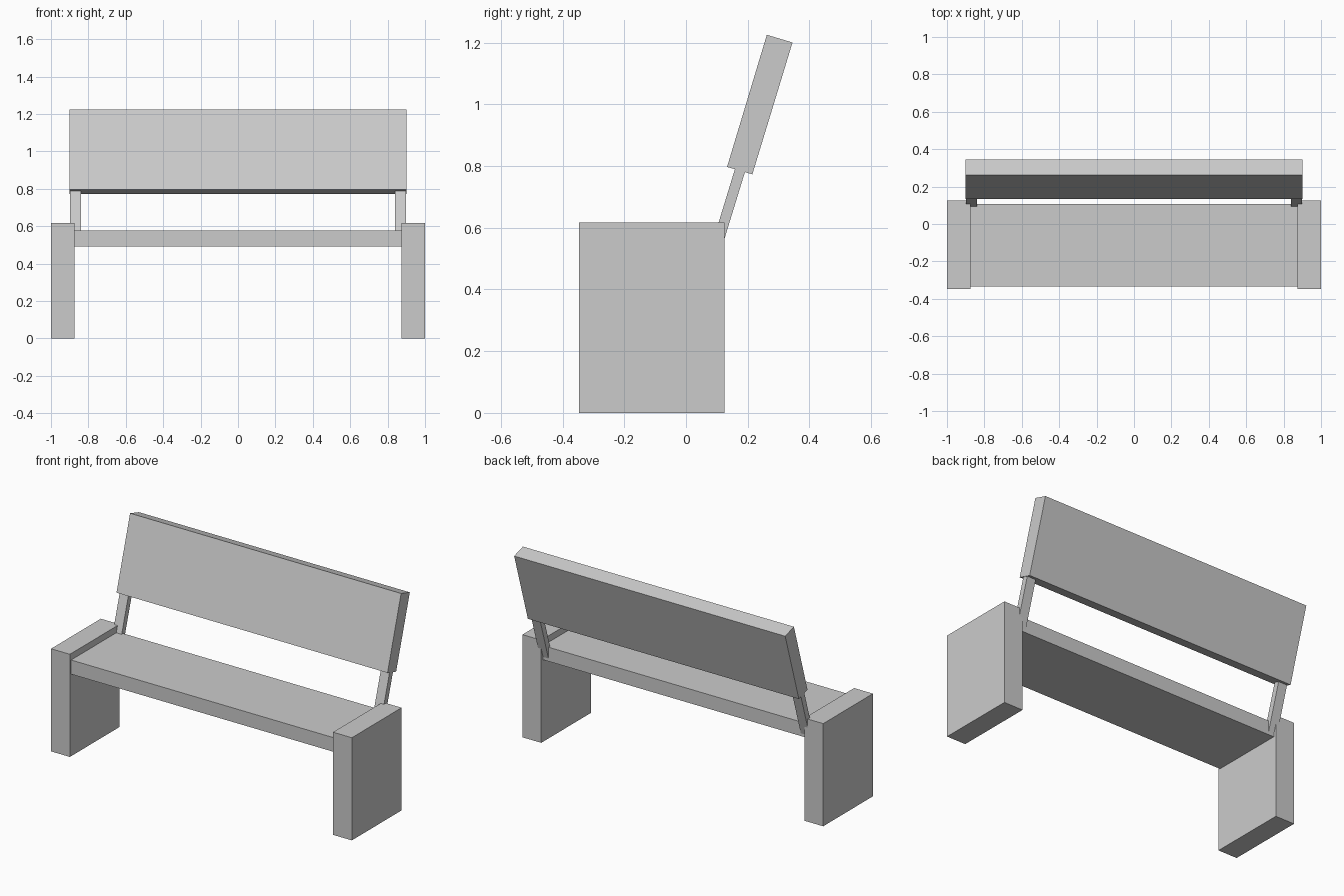
import bpy, bmesh

if "Cube" in bpy.data.objects:
    bpy.data.objects.remove(bpy.data.objects["Cube"])


def extrude_profile(name, profile, x0, x1):
    """Extrude a (y, z) side profile along x from x0 to x1."""
    bm = bmesh.new()
    face = bm.faces.new([bm.verts.new((x0, y, z)) for y, z in profile])
    ext = bmesh.ops.extrude_face_region(bm, geom=[face])
    moved = [g for g in ext["geom"] if isinstance(g, bmesh.types.BMVert)]
    bmesh.ops.translate(bm, verts=moved, vec=(x1 - x0, 0, 0))
    bmesh.ops.recalc_face_normals(bm, faces=bm.faces)
    mesh = bpy.data.meshes.new(name)
    bm.to_mesh(mesh)
    bm.free()
    obj = bpy.data.objects.new(name, mesh)
    bpy.context.collection.objects.link(obj)
    return obj


def rect(y0, y1, z0, z1):
    return [(y0, z0), (y1, z0), (y1, z1), (y0, z1)]


# Seat plank between the end blocks
extrude_profile("seat", rect(-0.335, 0.108, 0.493, 0.578), -0.875, 0.875)

# Tilted backrest panel
extrude_profile("backrest", [(0.133, 0.797), (0.215, 0.773),
                             (0.345, 1.200), (0.262, 1.225)], -0.901, 0.901)

# End blocks and tilted posts, left and right
post = [(0.073, 0.510), (0.105, 0.500), (0.197, 0.800), (0.165, 0.811)]
for side, s in (("left", -1), ("right", 1)):
    extrude_profile(f"{side}_end_block", rect(-0.347, 0.125, 0, 0.617),
                    s * 0.875, s * 1.0)
    extrude_profile(f"{side}_backrest_post", post, s * 0.839, s * 0.897)
